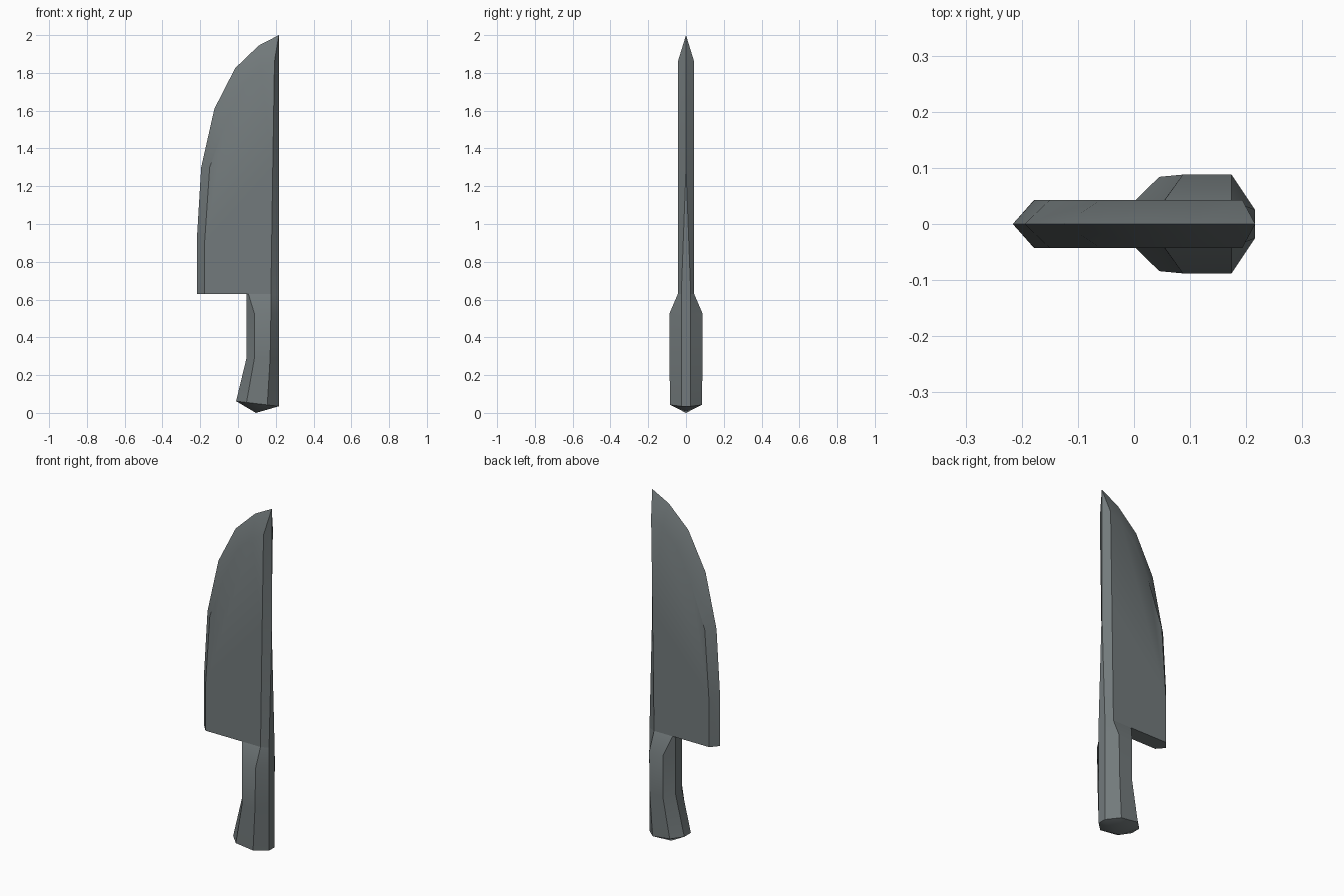
import bpy, bmesh

if "Cube" in bpy.data.objects:
    bpy.data.objects.remove(bpy.data.objects["Cube"])

steel = bpy.data.materials.new("dark grey steel")
steel.diffuse_color = (0.17, 0.195, 0.2, 1)
steel.use_nodes = True
steel.node_tree.nodes["Principled BSDF"].inputs["Base Color"].default_value = steel.diffuse_color


def make_half(name, faces):
    """Build the -y half from faces given as point lists, mirrored across y = 0."""
    bm = bmesh.new()
    for pts in faces:
        bm.faces.new([bm.verts.new(p) for p in pts])
    bmesh.ops.remove_doubles(bm, verts=bm.verts, dist=1e-4)
    mirrored = bmesh.ops.duplicate(bm, geom=bm.verts[:] + bm.edges[:] + bm.faces[:])["geom"]
    for v in mirrored:
        if isinstance(v, bmesh.types.BMVert):
            v.co.y *= -1
    bmesh.ops.remove_doubles(bm, verts=bm.verts, dist=1e-4)
    bmesh.ops.recalc_face_normals(bm, faces=bm.faces)
    mesh = bpy.data.meshes.new(name)
    bm.to_mesh(mesh)
    bm.free()
    mesh.materials.append(steel)
    obj = bpy.data.objects.new(name, mesh)
    bpy.context.collection.objects.link(obj)
    bpy.ops.object.select_all(action='DESELECT')
    obj.select_set(True)
    bpy.context.view_layer.objects.active = obj
    bpy.ops.object.shade_smooth_by_angle(angle=0.5)


T, B, BACK = -0.043, 0.63, 0.216     # blade half thickness, heel height, spine x

# Blade: cutting edge on the centre plane, flat side outline, bevelled spine
edge = [(-0.216, 0, B), (-0.216, 0, 0.95), (-0.195, 0, 1.3), (-0.125, 0, 1.61),
        (-0.015, 0, 1.825), (0.11, 0, 1.945), (BACK, 0, 2.0)]
side = [(-0.178, T, B), (-0.177, T, 0.9), (-0.15, T, 1.3), (-0.06, T, 1.55),
        (0.03, T, 1.73), (0.12, T, 1.82), (0.193, T, 1.86)]
side_spine = [(0.174, T, B), (0.184, T, 1.3), side[-1]]
spine = [(BACK, -0.025, B), (BACK, 0, 1.3), edge[-1]]
faces = [[edge[i], edge[i + 1], side[i + 1], side[i]] for i in range(6)]
faces += [[side_spine[i], side_spine[i + 1], spine[i + 1], spine[i]] for i in range(2)]
faces.append(side + side_spine[1::-1])
faces.append([spine[0], spine[1], (BACK, 0, B)])
faces.append([edge[0], side[0], side_spine[0], spine[0], (BACK, 0, B)])
make_half("blade", faces)


# Handle: half octagon rings lofted from the blade heel down to a pointed butt
def ring(front, f2, b2, half, zf, zb):
    xs = (front, front, f2, b2, BACK, BACK)
    ys = (0, -0.03, -half, -half, -0.025, 0)
    return [(x, y, zf + (zb - zf) * (x - front) / (BACK - front)) for x, y in zip(xs, ys)]


rings = [ring(0.045, 0.055, 0.174, 0.043, B, B),
         ring(0.045, 0.087, 0.174, 0.088, 0.525, 0.525),
         ring(0.045, 0.087, 0.17, 0.088, 0.29, 0.29),
         ring(-0.01, 0.045, 0.155, 0.084, 0.062, 0.035)]
faces = [[a[i], a[i + 1], b[i + 1], b[i]]
         for a, b in zip(rings, rings[1:]) for i in range(5)]
faces += [[rings[-1][i], rings[-1][i + 1], (0.095, 0, 0)] for i in range(5)]
make_half("handle", faces)
